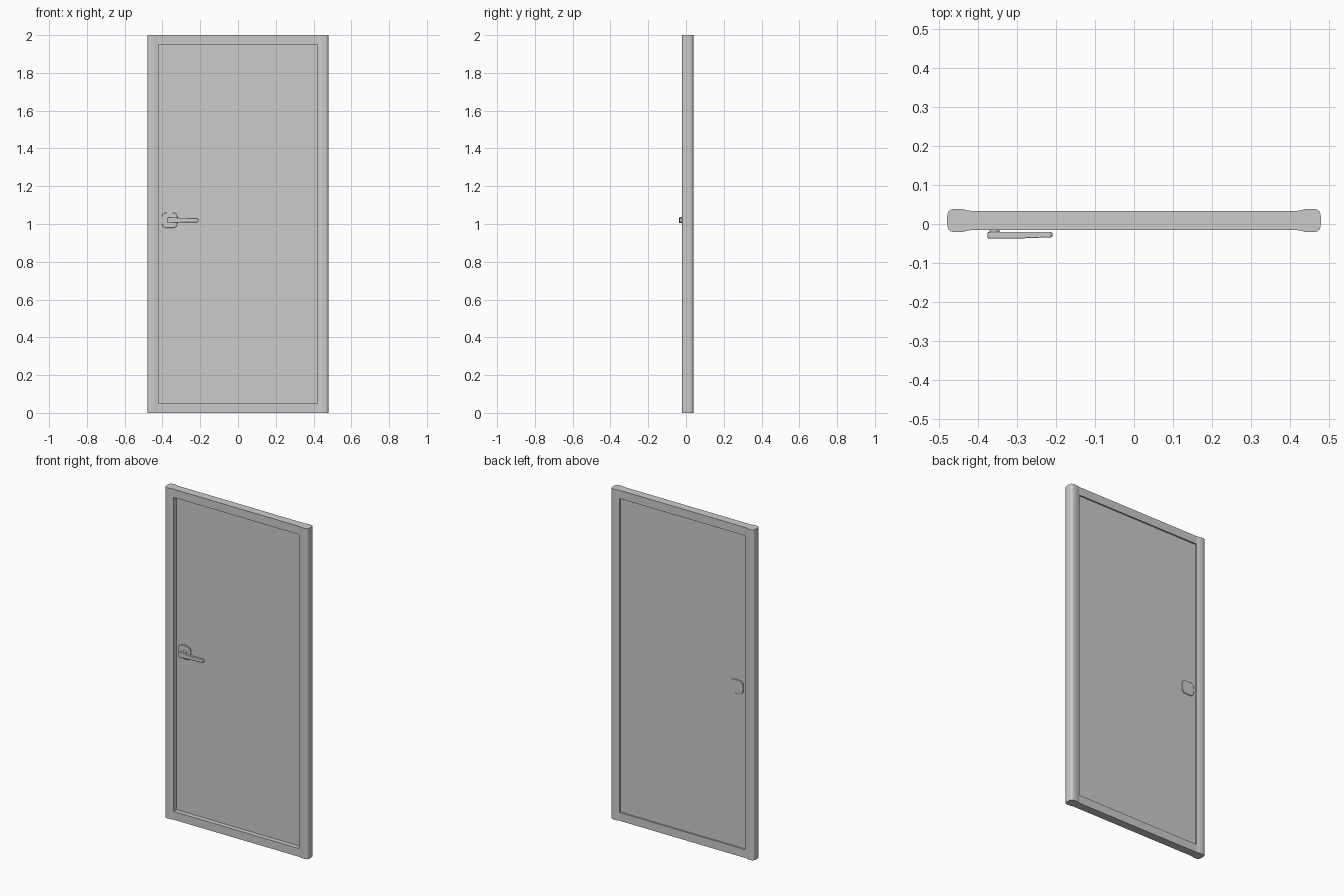
import bpy, bmesh, math
from mathutils import Vector

if "Cube" in bpy.data.objects:
    bpy.data.objects.remove(bpy.data.objects["Cube"])


def prism(name, pts, axis, a, b, bevel=0.0):
    """Extrude a 2D outline along z (points are x, y) or y (points are x, z)."""
    def place(p, t):
        return Vector((p[0], p[1], t)) if axis == 'z' else Vector((p[0], t, p[1]))
    bm = bmesh.new()
    low = [bm.verts.new(place(p, a)) for p in pts]
    high = [bm.verts.new(place(p, b)) for p in pts]
    bm.faces.new(low)
    bm.faces.new(high)
    n = len(pts)
    for i in range(n):
        j = (i + 1) % n
        bm.faces.new((low[i], low[j], high[j], high[i]))
    bmesh.ops.recalc_face_normals(bm, faces=bm.faces[:])
    mesh = bpy.data.meshes.new(name)
    bm.to_mesh(mesh)
    bm.free()
    ob = bpy.data.objects.new(name, mesh)
    bpy.context.collection.objects.link(ob)
    if bevel:
        mod = ob.modifiers.new("soft_edges", 'BEVEL')
        mod.width = bevel
        mod.segments = 2
    bpy.ops.object.select_all(action='DESELECT')
    ob.select_set(True)
    bpy.context.view_layer.objects.active = ob
    bpy.ops.object.shade_smooth_by_angle(angle=math.radians(35))
    return ob


def rect(x0, x1, v0, v1):
    return [(x0, v0), (x1, v0), (x1, v1), (x0, v1)]


def squircle(cx, cz, r, power=4, n=32):
    pts = []
    for i in range(n):
        t = 2 * math.pi * i / n
        c, s = math.cos(t), math.sin(t)
        k = r / (abs(c) ** power + abs(s) ** power) ** (1 / power)
        pts.append((cx + k * c, cz + k * s))
    return pts


# Stiles: rounded bulging section, given as x and distance from the mid plane
MID = 0.009
half = [(0.42, 0.025), (0.430, 0.0265), (0.439, 0.0292), (0.447, 0.030),
        (0.462, 0.030), (0.470, 0.0285), (0.476, 0.024), (0.479, 0.016), (0.48, 0.008)]
section = [(x, MID - d) for x, d in half] + [(x, MID + d) for x, d in reversed(half)]
for side, label in ((-1, "left"), (1, "right")):
    prism(label + "_stile", [(side * x, y) for x, y in section], 'z', 0, 2)

# Top and bottom rails, thinner than the stiles
for label, z in (("bottom", 0.0), ("top", 1.95)):
    prism(label + "_rail", rect(-0.42, 0.42, MID - 0.025, MID + 0.025), 'z', z, z + 0.05)

# Recessed panel
prism("panel", rect(-0.425, 0.425, 0.012, 0.025), 'z', 0.045, 1.955)

# Rounded square plates on both faces
HX, HZ = -0.362, 1.02
prism("front_plate", squircle(HX, HZ, 0.041), 'y', 0.004, 0.013, 0.002)
prism("back_plate", squircle(HX, HZ, 0.041), 'y', 0.024, 0.031, 0.002)

# Handle neck and lever
prism("handle_neck", squircle(-0.358, HZ, 0.013, 2, 24), 'y', -0.028, 0.006)
lever = prism("handle_lever", [
    (-0.376, 1.009), (-0.371, 1.004), (-0.36, 1.004), (-0.29, 1.009), (-0.215, 1.009),
    (-0.21, 1.013), (-0.21, 1.027), (-0.215, 1.031), (-0.29, 1.032), (-0.36, 1.036),
    (-0.371, 1.036), (-0.376, 1.031)], 'y', -0.037, -0.021, 0.002)
for v in lever.data.vertices:
    if v.co.x > -0.25 and v.co.y < -0.03:
        v.co.y += 0.003
